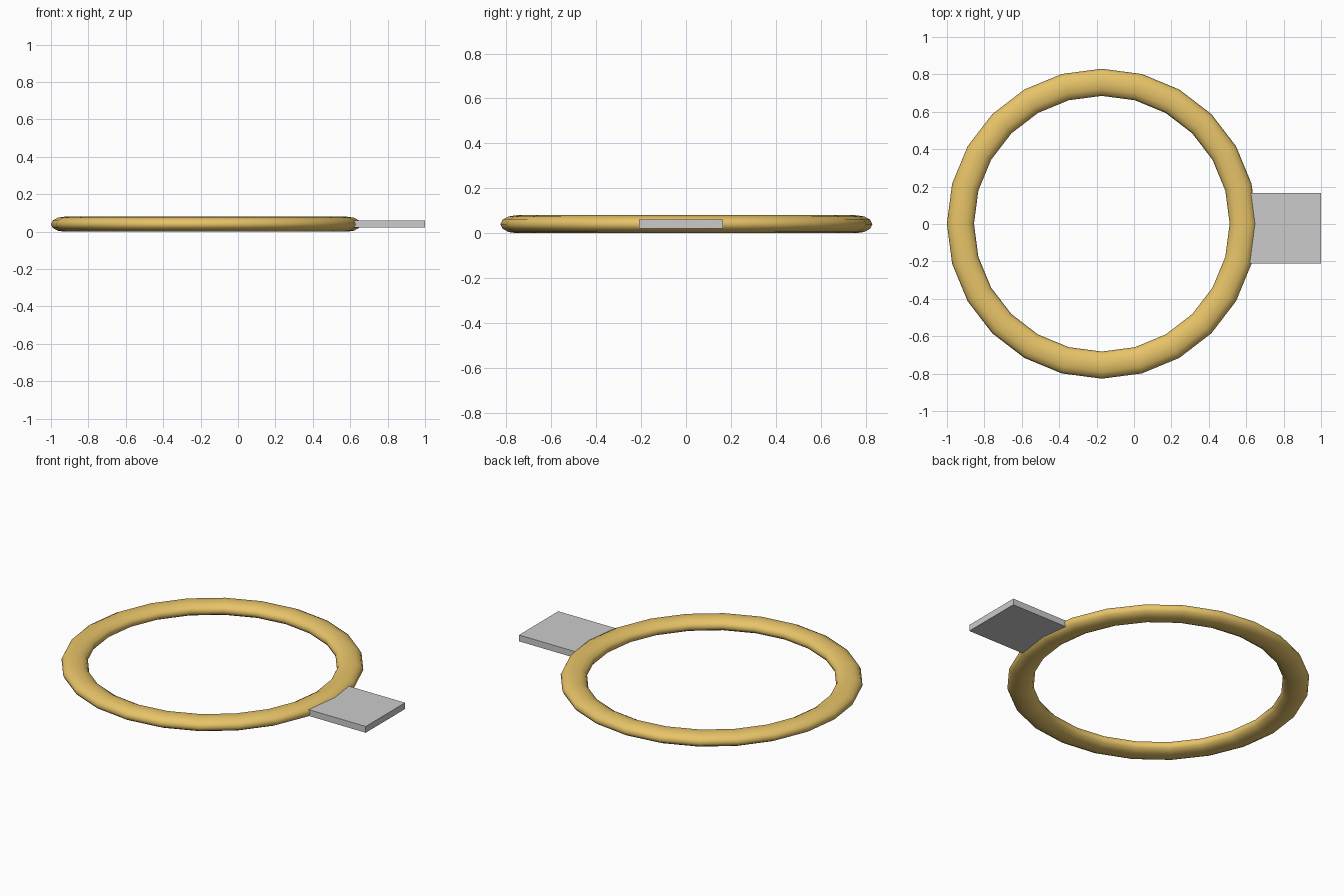
import bpy

if "Cube" in bpy.data.objects:
    bpy.data.objects.remove(bpy.data.objects["Cube"])

# Ring: 24-sided hoop with a flattened round section
bpy.ops.mesh.primitive_torus_add(major_segments=24, minor_segments=12,
                                 major_radius=0.756, minor_radius=0.0725,
                                 location=(-0.172, 0.0015, 0.04))
ring = bpy.context.object
ring.name = "ring"
ring.scale.z = 0.04 / 0.0725
bpy.ops.object.transform_apply(location=False, rotation=False, scale=True)
bpy.ops.object.shade_smooth()

gold = bpy.data.materials.new("gold")
gold.diffuse_color = (0.80, 0.55, 0.14, 1)
gold.use_nodes = True
gold.node_tree.nodes["Principled BSDF"].inputs["Base Color"].default_value = gold.diffuse_color
ring.data.materials.append(gold)

# Tab: flat plate whose inner end is buried in the ring
x0, x1, y0, y1, z0, z1 = 0.60, 1.0, -0.21, 0.165, 0.022, 0.06
bpy.ops.mesh.primitive_cube_add(size=1, location=((x0 + x1) / 2, (y0 + y1) / 2, (z0 + z1) / 2))
tab = bpy.context.object
tab.name = "tab"
tab.scale = (x1 - x0, y1 - y0, z1 - z0)
bpy.ops.object.transform_apply(location=False, rotation=False, scale=True)
